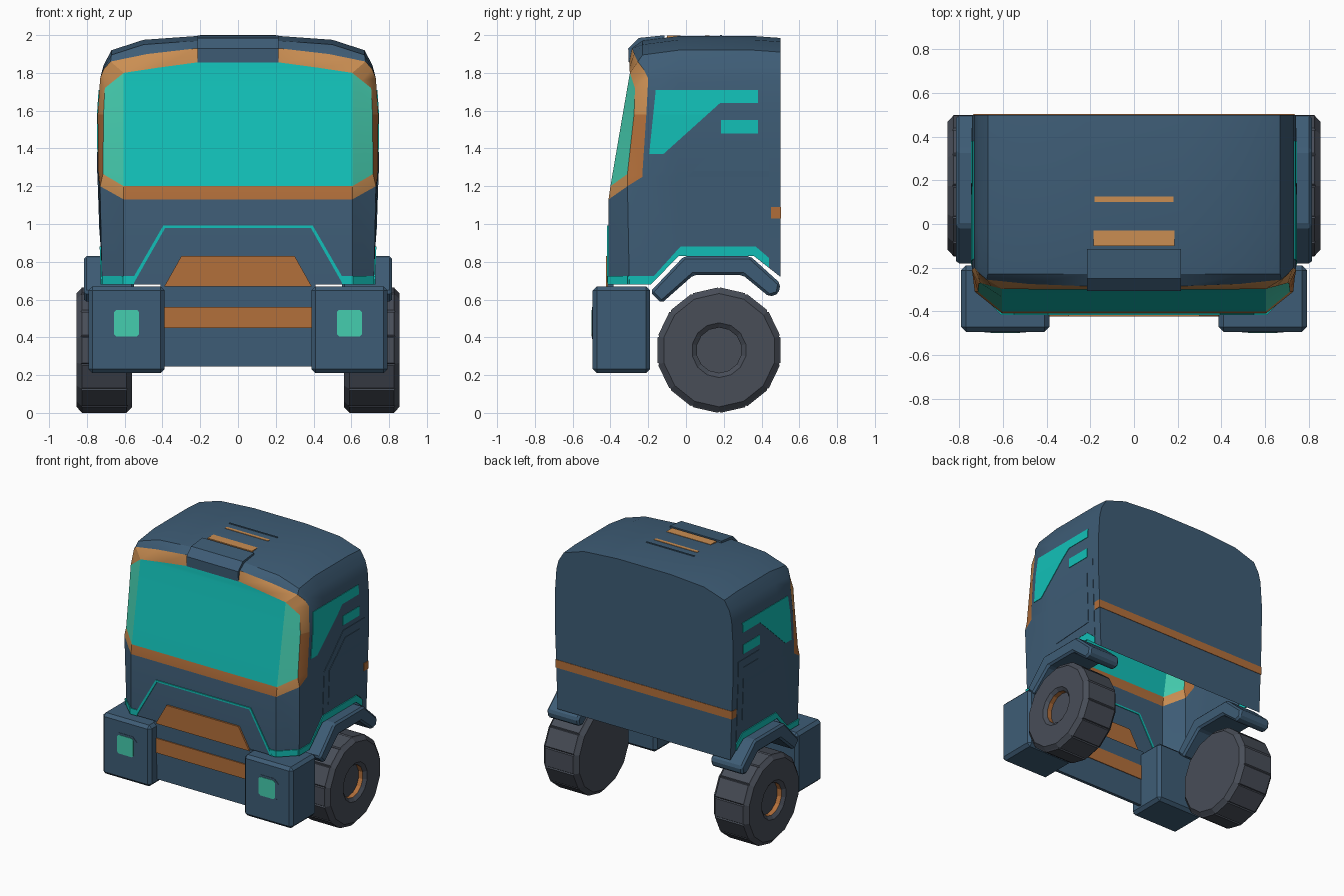
import bpy, bmesh, math
from mathutils import Vector

if "Cube" in bpy.data.objects:
    bpy.data.objects.remove(bpy.data.objects["Cube"])


def material(name, rgb):
    m = bpy.data.materials.new(name)
    m.diffuse_color = (*rgb, 1)
    m.use_nodes = True
    m.node_tree.nodes["Principled BSDF"].inputs["Base Color"].default_value = m.diffuse_color
    return m


BLUE = material("body blue", (0.048, 0.108, 0.180))
ORANGE = material("trim orange", (0.45, 0.16, 0.043))
LIGHT = material("light orange", (0.59, 0.27, 0.085))
TEAL = material("glass teal", (0.006, 0.53, 0.48))
MINT = material("light mint", (0.06, 0.61, 0.43))
TYRE = material("tyre grey", (0.065, 0.075, 0.097))


def finish(name, bm, mats, mirror=False, bevel=0):
    bmesh.ops.recalc_face_normals(bm, faces=bm.faces[:])
    me = bpy.data.meshes.new(name)
    bm.to_mesh(me)
    bm.free()
    for m in mats:
        me.materials.append(m)
    ob = bpy.data.objects.new(name, me)
    bpy.context.collection.objects.link(ob)
    if bevel:
        b = ob.modifiers.new("bevel", 'BEVEL')
        b.width, b.segments = bevel, 1
    if mirror:
        ob.modifiers.new("mirror", 'MIRROR')
    return ob


def prism(name, pts, axis, a, b, mat, mirror=False, bevel=0):
    """Polygon in the plane across an axis, extruded from a to b."""
    bm = bmesh.new()

    def ring(t):
        out = []
        for p in pts:
            c = list(p)
            c.insert(axis, t)
            out.append(bm.verts.new(c))
        return out
    r0, r1 = ring(a), ring(b)
    n = len(pts)
    bm.faces.new(r0)
    bm.faces.new(r1[::-1])
    for i in range(n):
        bm.faces.new((r0[i], r0[(i + 1) % n], r1[(i + 1) % n], r1[i]))
    return finish(name, bm, [mat], mirror, bevel)


def box(name, x, y, z, mat, mirror=False, bevel=0):
    pts = [(x[0], z[0]), (x[1], z[0]), (x[1], z[1]), (x[0], z[1])]
    return prism(name, pts, 1, y[0], y[1], mat, mirror, bevel)


# Cab shell: arches lofted from the back wall to the windscreen
BACK = [(.72, .72), (.738, 1.25), (.74, 1.28), (.743, 1.58), (.73, 1.77),
        (.712, 1.84), (.67, 1.91), (.5, 1.965), (.22, 1.985)]


def side_x(z):
    """Half width of the cab side at height z."""
    for (x0, z0), (x1, z1) in zip(BACK, BACK[1:]):
        if z <= z1:
            return x0 + (x1 - x0) * (z - z0) / (z1 - z0)
    return 0


def arch(y, bottom, lift):
    out = [(x, y, z + (lift if j > 5 else 0)) for j, (x, z) in enumerate(BACK)]
    out[0] = (side_x(bottom), y, bottom)
    return out


frame = [(.72, -.2, .69), (.738, -.23, 1.25), (.74, -.23, 1.28),
         (.743, -.21, 1.58), (.73, -.2, 1.77), (.71, -.225, 1.82),
         (.675, -.255, 1.86), (.48, -.275, 1.90), (.22, -.285, 1.93)]
glass_edge = [(.72, -.3, .68), (.73, -.31, 1.2), (.715, -.31, 1.265),
              (.712, -.275, 1.58), (.705, -.27, 1.72), (.655, -.284, 1.76),
              (.605, -.297, 1.80), (.42, -.3, 1.828), (.22, -.3, 1.855)]
corner = [(.605, -.41, .68), (.605, -.41, 1.13), (.605, -.40, 1.2),
          (.605, -.335, 1.58)] + [glass_edge[6]] * 3 + glass_edge[7:]
crown = frame[:5] + [(x, -.19 if j == 0 else -.23, z - .015)
                     for j, (x, z) in enumerate(BACK[5:])]
loops = [arch(.5, .72, 0), arch(.36, .83, .01), arch(-.04, .83, .01),
         crown, frame, glass_edge, corner]
# material index by row for the frame band, corner glass and front
rows = {4: [0, 1, 1] + [2] * 6, 5: [0, 2] + [4] * 7, 6: [0, 1] + [3] * 7}
bm = bmesh.new()
V = [[bm.verts.new(p) for p in lp] +
     [bm.verts.new((-p[0], p[1], p[2])) for p in lp[::-1]] for lp in loops]
for i in range(len(V) - 1):
    for k in range(17):
        f = bm.faces.new((V[i][k], V[i][k + 1], V[i + 1][k + 1], V[i + 1][k]))
        f.material_index = rows.get(i, [0] * 9)[min(k, 16 - k)]
for j in range(8):
    f = bm.faces.new((V[6][j], V[6][j + 1], V[6][16 - j], V[6][17 - j]))
    f.material_index = rows[6][j]
bm.faces.new(V[0])
bmesh.ops.remove_doubles(bm, verts=bm.verts[:], dist=1e-4)
cab = finish("cab_shell", bm, [BLUE, ORANGE, LIGHT, TEAL, MINT])
bpy.context.view_layer.objects.active = cab
cab.select_set(True)
bpy.ops.object.shade_smooth_by_angle(angle=math.radians(24))
cab.select_set(False)


# Thin plates that follow the curved cab side
def side_plate(name, pts, mat, proud):
    bm = bmesh.new()
    bm.faces.new([bm.verts.new((0, y, z)) for y, z in pts])
    for _, z in BACK[1:4]:
        bmesh.ops.bisect_plane(bm, geom=bm.verts[:] + bm.edges[:] + bm.faces[:],
                               plane_co=(0, 0, z), plane_no=(0, 0, 1))
    for v in bm.verts:
        v.co.x = side_x(v.co.z) + proud
    ext = bmesh.ops.extrude_face_region(bm, geom=bm.faces[:])
    for v in ext["geom"]:
        if isinstance(v, bmesh.types.BMVert):
            v.co.x -= proud + .002
    return finish(name, bm, [mat], True)


side_plate("side_window", [(-.195, 1.37), (-.12, 1.37), (.18, 1.64), (.38, 1.64),
                           (.38, 1.71), (-.16, 1.71)], TEAL, .004)
side_plate("small_side_window", [(.185, 1.48), (.38, 1.48), (.38, 1.55),
                                 (.185, 1.55)], TEAL, .004)
side_plate("door", [(-.03, .885), (.37, .885), (.44, .83), (.44, 1.44),
                    (.19, 1.44), (-.03, 1.21)], BLUE, .003)
side_plate("door_panel", [(.03, .94), (.38, .96), (.38, 1.38), (.21, 1.38),
                          (.03, 1.2)], BLUE, .006)
side_plate("side_trim", [(-.31, .68), (-.185, .68), (-.04, .83), (.36, .83),
                         (.44, .77), (.44, .82), (.37, .88), (-.03, .88),
                         (-.17, .725), (-.31, .725)], TEAL, .007)
side_plate("side_stripe", [(.45, 1.03), (.502, 1.03), (.502, 1.09), (.45, 1.09)],
           ORANGE, .004)
box("back_stripe", (-.735, .735), (.497, .503), (1.03, 1.09), ORANGE)

# Teal trim round the front corners and over the grille
prism("corner_trim", [(.727, -.30), (.609, -.416), (.55, -.416), (.55, -.408),
                      (.605, -.408), (.718, -.30)], 2, .68, .725, TEAL, True)
prism("grille_trim", [(-.57, .69), (-.395, .993), (.395, .993), (.57, .69),
                      (.55, .69), (.385, .98), (-.385, .98), (-.55, .69)],
      1, -.417, -.405, TEAL)

# Grille and lower front panel
prism("upper_grille", [(-.39, .67), (-.3, .83), (.3, .83), (.39, .67)],
      1, -.423, -.402, ORANGE)
box("front_panel", (-.41, .41), (-.415, -.385), (.36, .68), BLUE)
box("lower_lip", (-.41, .41), (-.408, -.385), (.245, .36), BLUE)
box("lower_grille", (-.39, .39), (-.423, -.38), (.45, .56), ORANGE)

# Headlight blocks
box("headlight_block", (.388, .792), (-.494, -.19), (.21, .67), BLUE, True, .022)
prism("headlight_frame", [(.53, .39), (.65, .39), (.685, .425), (.685, .525),
                          (.65, .56), (.53, .56), (.495, .525), (.495, .425)],
      1, -.497, -.49, BLUE, True)
prism("headlight", [(.535, .405), (.645, .405), (.657, .417), (.657, .533),
                    (.645, .545), (.535, .545), (.523, .533), (.523, .417)],
      1, -.5, -.49, MINT, True)

# Wheel arches
prism("wheel_arch", [(-.19, .64), (-.01, .83), (.34, .83), (.5, .685), (.49, .63),
                     (.44, .615), (.3, .73), (.04, .73), (-.13, .58)],
      0, .55, .815, BLUE, True, .014)

# Roof hood and vents
prism("roof_hood", [(-.303, 1.855), (-.306, 1.93), (-.25, 1.985), (-.115, 1.999),
                    (-.115, 1.96), (-.27, 1.86)], 0, -.215, .215, BLUE)
box("front_roof_vent", (-.185, .185), (-.1, -.03), (1.98, 1.998), LIGHT)
box("rear_roof_vent", (-.18, .18), (.1, .125), (1.985, 1.998), LIGHT)
box("roof_ridge", (-.2, .2), (.18, .19), (1.985, 2.0), BLUE)

# Wheels: turned profile of (radius, x) with raised tread blocks
SEG = 14
profile = [(.30, .56), (.325, .585), (.325, .832), (.30, .855),
           (.145, .855), (.12, .835), (.12, .80)]
bm = bmesh.new()
rings = []
for r, x in profile:
    ang = [2 * math.pi * k / SEG for k in range(SEG)]
    rings.append([bm.verts.new((x, .175 + r * math.sin(a), .332 + r * math.cos(a)))
                  for a in ang])
tread = []
for i in range(len(rings) - 1):
    for k in range(SEG):
        n = (k + 1) % SEG
        f = bm.faces.new((rings[i][k], rings[i][n], rings[i + 1][n], rings[i + 1][k]))
        if i == 1:
            tread.append(f)
        if i == 5:
            f.material_index = 1
bm.faces.new(rings[0])
bm.faces.new(rings[-1])
bmesh.ops.recalc_face_normals(bm, faces=bm.faces[:])
bmesh.ops.inset_individual(bm, faces=tread, thickness=.008, depth=.008)
finish("wheel", bm, [TYRE, ORANGE], True)
